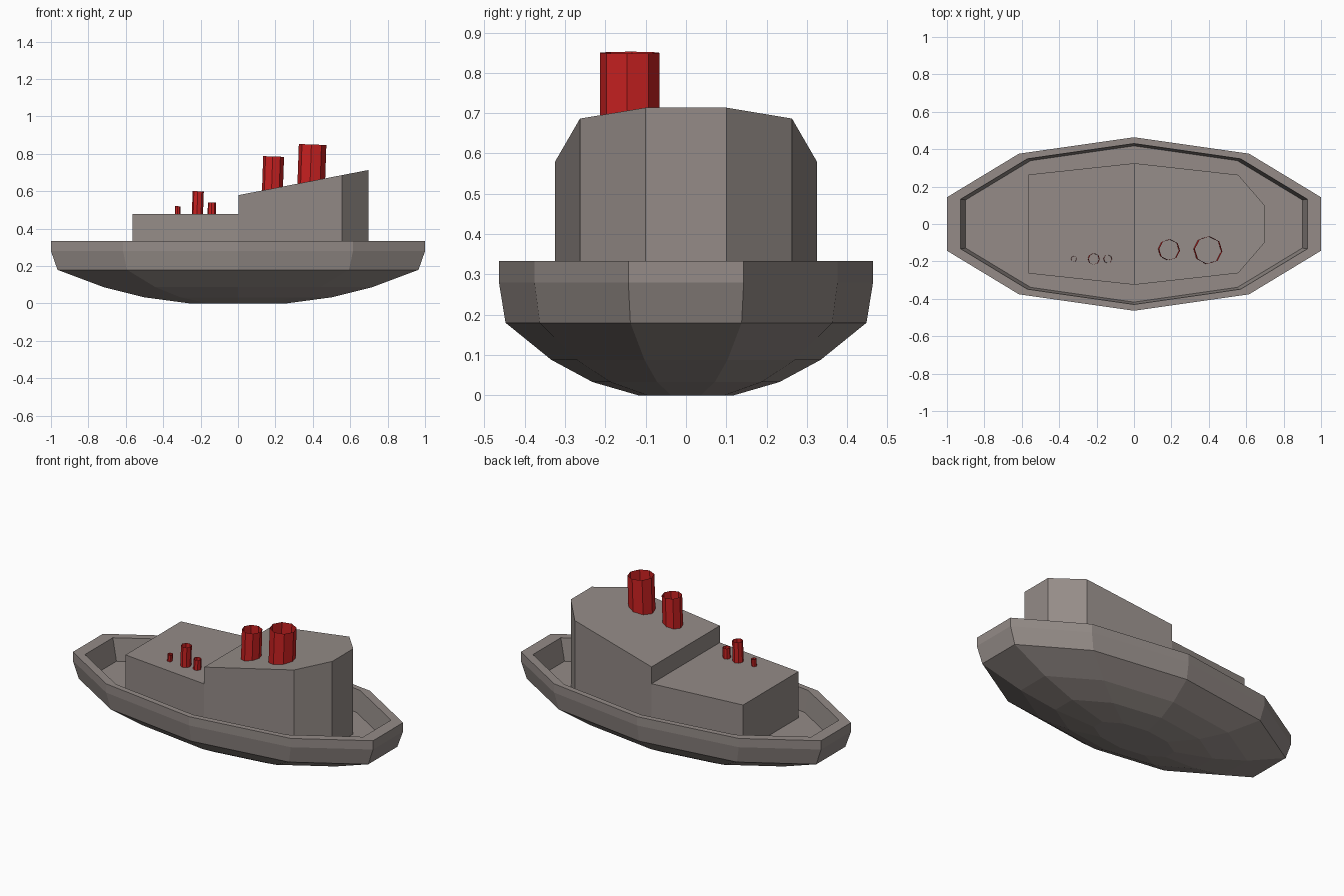
import bpy, bmesh, math
from mathutils import Matrix

if "Cube" in bpy.data.objects:
    bpy.data.objects.remove(bpy.data.objects["Cube"])


def make_material(name, color):
    mat = bpy.data.materials.new(name)
    mat.diffuse_color = (*color, 1)
    mat.use_nodes = True
    mat.node_tree.nodes["Principled BSDF"].inputs["Base Color"].default_value = mat.diffuse_color
    return mat


grey = make_material("warm_grey", (0.297, 0.26, 0.244))
red = make_material("red", (0.59, 0.015, 0.015))


def make_object(name, bm, material):
    bmesh.ops.recalc_face_normals(bm, faces=bm.faces)
    mesh = bpy.data.meshes.new(name)
    bm.to_mesh(mesh)
    bm.free()
    mesh.materials.append(material)
    obj = bpy.data.objects.new(name, mesh)
    bpy.context.collection.objects.link(obj)


def loft(name, rings):
    """Skin a stack of equal-length point rings and cap both ends."""
    bm = bmesh.new()
    loops = [[bm.verts.new(p) for p in ring] for ring in rings]
    for a, b in zip(loops, loops[1:]):
        n = len(a)
        for i in range(n):
            j = (i + 1) % n
            bm.faces.new((a[i], a[j], b[j], b[i]))
    bm.faces.new(loops[0][::-1])
    bm.faces.new(loops[-1])
    make_object(name, bm, grey)


def mirror_y(half):
    """Close a half outline (y > 0) across the x axis."""
    return half + [(x, -y) for x, y in reversed(half)]


FLOOR = 0.20

# Hull: ten-sided outline scaled from keel to rim, then down inside to the deck
outline = mirror_y([(1, 0.143), (0.615, 0.376), (0, 0.464), (-0.615, 0.376), (-1, 0.143)])
sections = [(0.255, 0), (0.5, 0.033), (0.72, 0.088), (0.965, 0.18), (1, 0.28),
            (1, 0.333), (0.927, 0.333), (0.9, FLOOR)]
loft("hull", [[(x * s, y * s, z) for x, y in outline] for s, z in sections])


# Cabins: prisms standing on the deck, the forward one with a sloping roof
def cabin(name, half, roof):
    pts = mirror_y(half)
    loft(name, [[(x, y, FLOOR) for x, y in pts], [(x, y, roof(x)) for x, y in pts]])


cabin("low_cabin", [(0.002, 0.325), (-0.565, 0.264)], lambda x: 0.478)
cabin("high_cabin", [(0.698, 0.1), (0.557, 0.263), (0.002, 0.325)], lambda x: 0.579 + 0.193 * x)


# Funnels: open eight-sided tubes, leaning very slightly
def funnel(name, x, y, radius, base, top):
    bm = bmesh.new()
    height = top - base
    bmesh.ops.create_cone(bm, cap_ends=False, segments=8, radius1=radius,
                          radius2=radius, depth=height)
    bm.transform(Matrix.Translation((x, y, base + height / 2))
                 @ Matrix.Rotation(math.radians(2), 4, 'Y')
                 @ Matrix.Rotation(math.radians(-5), 4, 'Z'))
    make_object(name, bm, red)


funnel("large_funnel", 0.395, -0.14, 0.074, 0.63, 0.85)
funnel("medium_funnel", 0.187, -0.138, 0.056, 0.59, 0.786)
funnel("deck_pipe_tall", -0.215, -0.187, 0.03, 0.47, 0.60)
funnel("deck_pipe_short", -0.14, -0.187, 0.022, 0.47, 0.54)
funnel("deck_pipe_small", -0.322, -0.187, 0.015, 0.47, 0.52)
